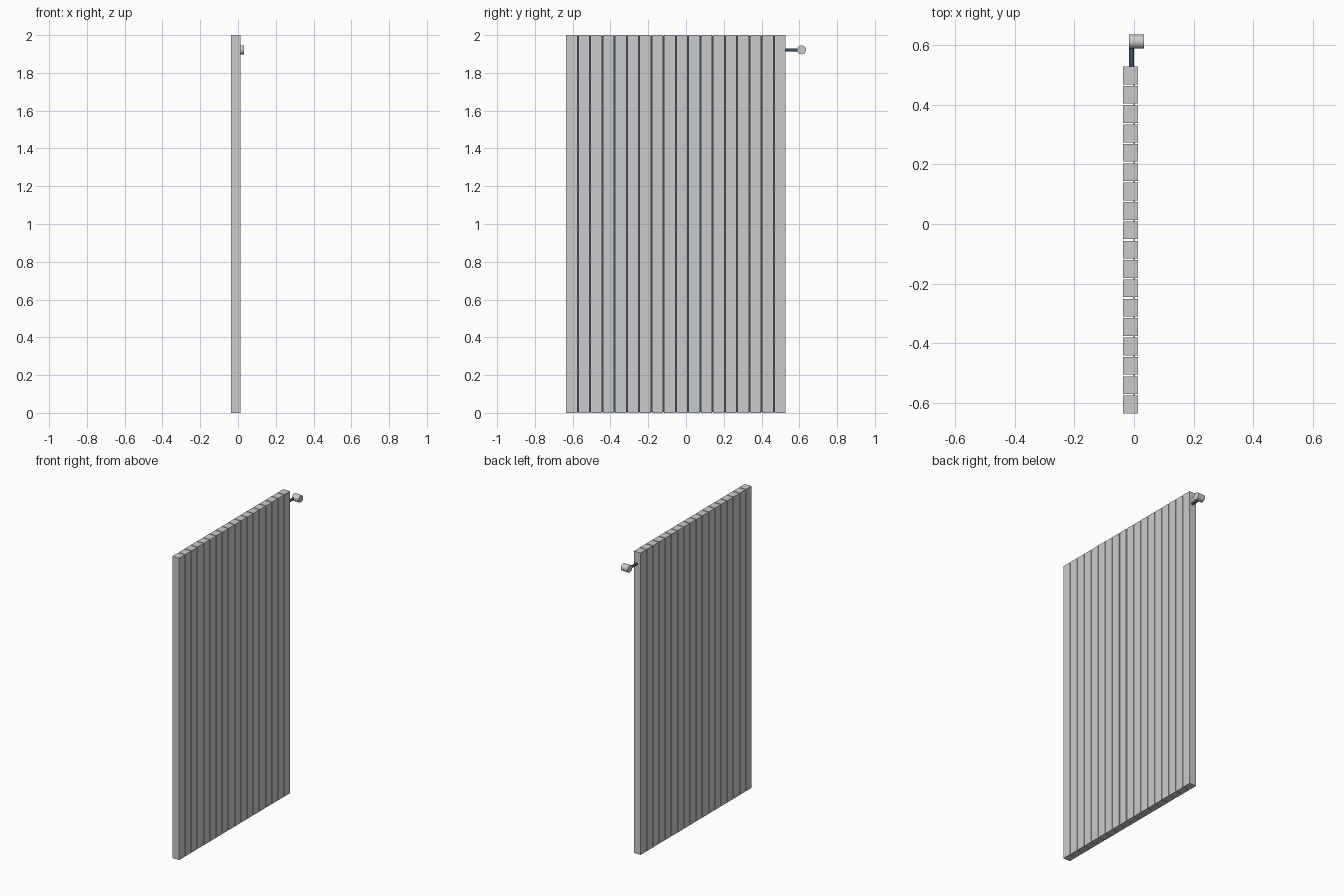
import bpy, math

if "Cube" in bpy.data.objects:
    bpy.data.objects.remove(bpy.data.objects["Cube"])

dark = bpy.data.materials.new("dark_blue")
dark.diffuse_color = (0.05, 0.08, 0.12, 1)
dark.use_nodes = True
dark.node_tree.nodes["Principled BSDF"].inputs["Base Color"].default_value = dark.diffuse_color


def box(name, x0, x1, y0, y1, z0, z1, mat=None):
    bpy.ops.mesh.primitive_cube_add(
        size=1, location=((x0 + x1) / 2, (y0 + y1) / 2, (z0 + z1) / 2))
    o = bpy.context.object
    o.name = name
    o.scale = (x1 - x0, y1 - y0, z1 - z0)
    bpy.ops.object.transform_apply(location=False, rotation=False, scale=True)
    if mat:
        o.data.materials.append(mat)
    return o


def cylinder(name, r, length, loc, rot, mat=None):
    bpy.ops.mesh.primitive_cylinder_add(
        vertices=32, radius=r, depth=length, location=loc, rotation=rot)
    o = bpy.context.object
    o.name = name
    bpy.ops.object.shade_smooth_by_angle(angle=math.radians(40))
    if mat:
        o.data.materials.append(mat)
    return o


# upright radiator columns
COUNT, Y0, Y1, GAP = 18, -0.635, 0.528, 0.0055
width = (Y1 - Y0 - GAP * (COUNT - 1)) / COUNT
for i in range(COUNT):
    y = Y0 + i * (width + GAP)
    box(f"column_{i + 1}", -0.037, 0.013, y, y + width, 0, 2)

# thin dark core seen in the gaps between columns
box("core_sheet", -0.0015, 0.0015, Y0 + 0.02, Y1 - 0.02, 0.005, 1.995, dark)

# valve pipe and round valve knob at the top corner
cylinder("valve_pipe", 0.0085, 0.10, (-0.008, 0.555, 1.921),
         (math.radians(90), 0, 0), dark)
cylinder("valve_knob", 0.0235, 0.05, (0.008, 0.6115, 1.922),
         (0, math.radians(90), 0))
